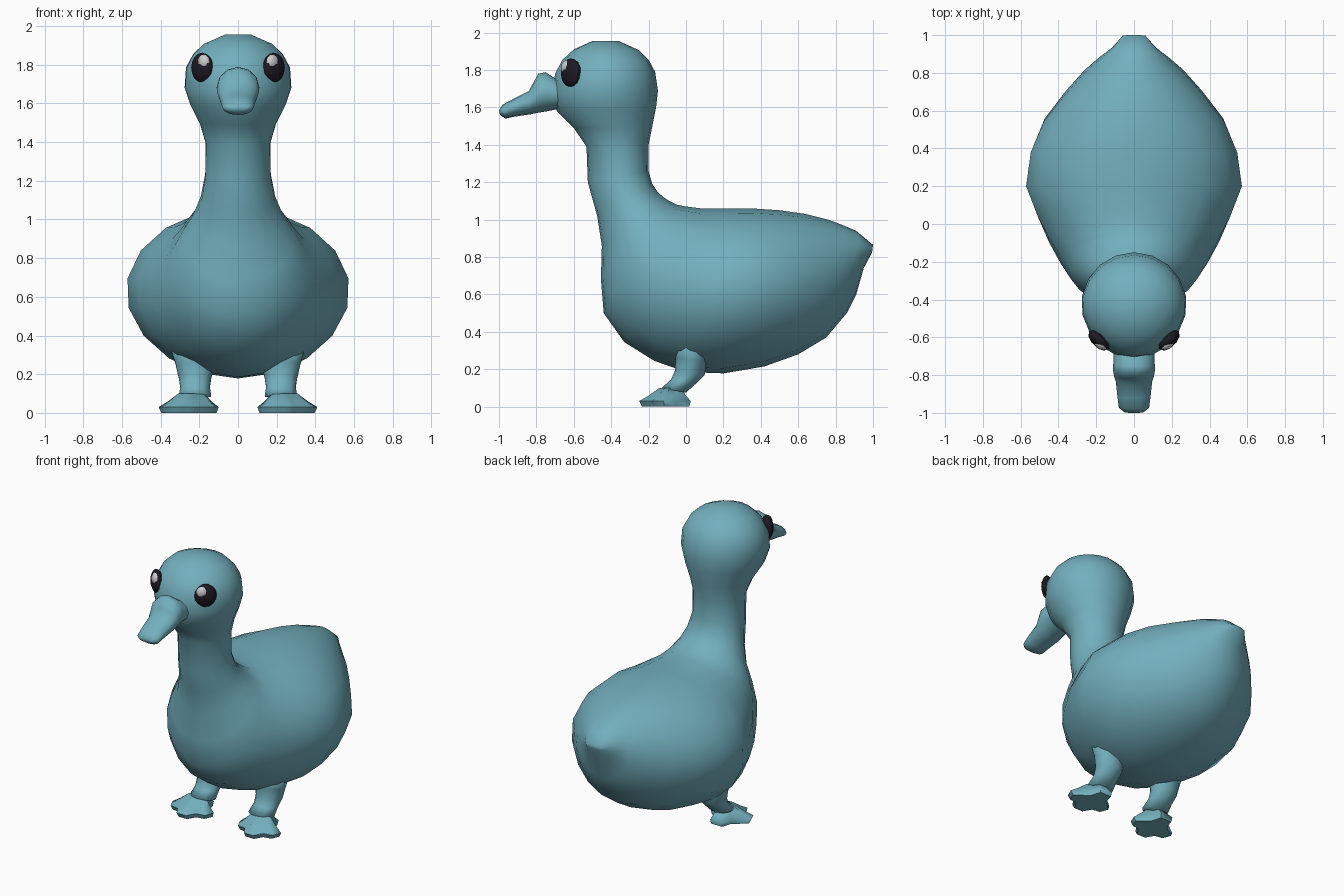
import bpy, bmesh
from math import sin, cos, pi, atan2
from mathutils import Vector

if "Cube" in bpy.data.objects:
    bpy.data.objects.remove(bpy.data.objects["Cube"])


def material(name, rgb):
    m = bpy.data.materials.new(name)
    m.diffuse_color = (*rgb, 1)
    m.use_nodes = True
    m.node_tree.nodes["Principled BSDF"].inputs["Base Color"].default_value = m.diffuse_color
    return m


TEAL = material("teal", (0.17, 0.43, 0.51))
BLACK = material("black", (0.012, 0.01, 0.016))
WHITE = material("white", (0.75, 0.75, 0.75))


def finish(bm, name, mat):
    bmesh.ops.recalc_face_normals(bm, faces=bm.faces)
    for f in bm.faces:
        f.smooth = True
    me = bpy.data.meshes.new(name)
    bm.to_mesh(me)
    bm.free()
    me.materials.append(mat)
    ob = bpy.data.objects.new(name, me)
    bpy.context.collection.objects.link(ob)
    return ob


def loft(name, rings, n, x0=0, pinch=0):
    """Elliptical rings: (back/top y, z, front/bottom y, z, half width)."""
    bm = bmesh.new()
    loops = []
    for ay, az, by, bz, w in rings:
        loop = []
        for i in range(n):
            t = 2 * pi * i / n
            c = cos(t)
            x = w * sin(t) * (1 - pinch * max(0, -c))
            loop.append(bm.verts.new((x0 + x, (ay + by) / 2 + (ay - by) / 2 * c,
                                      (az + bz) / 2 + (az - bz) / 2 * c)))
        loops.append(loop)
    for p, q in zip(loops, loops[1:]):
        for i in range(n):
            j = (i + 1) % n
            bm.faces.new((p[i], p[j], q[j], q[i]))
    bm.faces.new(loops[0])
    bm.faces.new(loops[-1])
    return finish(bm, name, TEAL)


# Body, neck and head: one sweep from tail to crown
loft("body_neck_head", [
    (1.0, .865, .995, .825, .06), (.91, .94, .95, .74, .12),
    (.84, .97, .91, .60, .19), (.76, 1.0, .86, .50, .265),
    (.64, 1.03, .75, .37, .37), (.50, 1.05, .60, .28, .485),
    (.35, 1.06, .42, .215, .555), (.20, 1.06, .20, .178, .58),
    (.08, 1.06, .0, .185, .52), (0, 1.07, -.17, .245, .46),
    (-.05, 1.08, -.33, .345, .395), (-.09, 1.10, -.44, .50, .34),
    (-.12, 1.12, -.455, .68, .29), (-.15, 1.145, -.45, .86, .235),
    (-.18, 1.19, -.475, 1.02, .195), (-.2, 1.26, -.525, 1.2, .172),
    (-.2, 1.40, -.532, 1.39, .17), (-.18, 1.50, -.60, 1.49, .20),
    (-.16, 1.60, -.69, 1.58, .25), (-.15, 1.69, -.715, 1.67, .28),
    (-.165, 1.79, -.70, 1.78, .273), (-.2, 1.855, -.66, 1.855, .235),
    (-.25, 1.905, -.60, 1.91, .18), (-.36, 1.955, -.50, 1.955, .07),
], 18, pinch=.06)

# Beak with the knob at its base
loft("beak", [
    (-.60, 1.74, -.60, 1.61, .10), (-.70, 1.755, -.69, 1.59, .108),
    (-.75, 1.788, -.74, 1.58, .11), (-.79, 1.78, -.77, 1.575, .11),
    (-.82, 1.725, -.80, 1.57, .105), (-.84, 1.688, -.83, 1.563, .096),
    (-.92, 1.647, -.92, 1.55, .087), (-.98, 1.615, -.965, 1.54, .08),
    (-1.0, 1.585, -.995, 1.56, .05),
], 12)


def eye_part(name, pos, scale, mat):
    bm = bmesh.new()
    bmesh.ops.create_uvsphere(bm, u_segments=10, v_segments=8, radius=1)
    ob = finish(bm, name, mat)
    ob.location = pos
    ob.scale = scale
    # local x points out of the head
    ob.rotation_euler = (0, 0, atan2(-.74, .67 * (1 if pos[0] > 0 else -1)))


def foot(name, s):
    outline = [(.20, .025), (.29, .025), (.315, -.05), (.41, -.12), (.385, -.18),
               (.325, -.19), (.29, -.25), (.22, -.25), (.185, -.19),
               (.125, -.18), (.10, -.12), (.18, -.05)]
    bm = bmesh.new()
    centre = Vector((.235, -.065))
    levels = []
    for k, z in ((.92, 0), (1, .03), (.72, .06), (.42, .10)):
        pts = [centre + (Vector(p) - centre) * k for p in outline]
        levels.append([bm.verts.new((s * p.x, p.y, z)) for p in pts])
    n = len(outline)
    for a, b in zip(levels, levels[1:]):
        for i in range(n):
            j = (i + 1) % n
            bm.faces.new((a[i], a[j], b[j], b[i]))
    bm.faces.new(levels[0])
    bm.faces.new(levels[-1])
    ob = finish(bm, name, TEAL)
    ob.data.set_sharp_from_angle(angle=1.05)


# Mirrored eyes, legs and feet
for s, side in ((1, "left"), (-1, "right")):
    eye_part(side + "_eye", (s * .185, -.615, 1.785), (.038, .07, .077), BLACK)
    eye_part(side + "_eye_highlight", (s * .178, -.636, 1.812), (.026, .04, .04), WHITE)
    loft(side + "_leg", [
        (.13, .36, -.07, .36, .14), (.11, .24, -.055, .26, .105),
        (.10, .17, -.06, .19, .088), (.05, .12, -.08, .145, .08),
        (.0, .075, -.13, .10, .088),
    ], 10, x0=s * .222)
    foot(side + "_foot", s)
